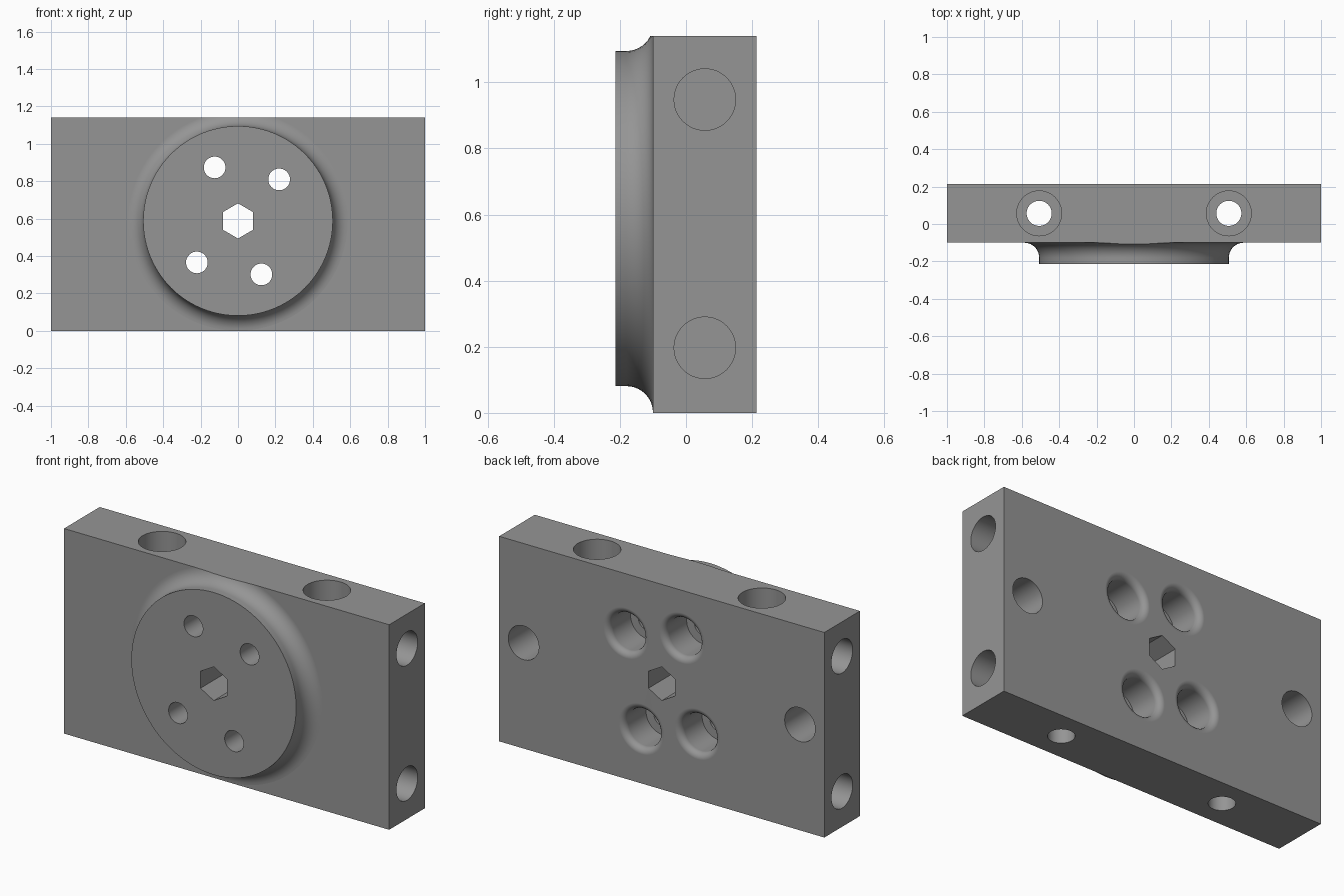
import bpy, bmesh, math
from mathutils import Matrix, Vector

if "Cube" in bpy.data.objects:
    bpy.data.objects.remove(bpy.data.objects["Cube"])

W, H, Y0, Y1, BOSS_Y = 1.0, 1.14, -0.10, 0.213, -0.213
CZ, CY = 0.588, 0.057            # disc centre height, mid thickness of the block


def make(name, bm):
    bmesh.ops.recalc_face_normals(bm, faces=bm.faces)
    me = bpy.data.meshes.new(name)
    bm.to_mesh(me)
    bm.free()
    ob = bpy.data.objects.new(name, me)
    bpy.context.collection.objects.link(ob)
    return ob


def box(name, lo, hi):
    bm = bmesh.new()
    bmesh.ops.create_cube(bm, size=1)
    lo, hi = Vector(lo), Vector(hi)
    for v in bm.verts:
        v.co = (lo + hi) / 2 + v.co * (hi - lo)
    return make(name, bm)


def turned(name, profile, origin, axis, n=48, phase=0.0):
    """Closed solid turned about an axis; profile is (radius, distance along axis)."""
    rot = Vector(axis).to_track_quat('Z', 'Y').to_matrix().to_4x4()
    mat = Matrix.Translation(origin) @ rot
    bm = bmesh.new()
    rings = [[bm.verts.new(mat @ Vector((r * math.cos(phase + 2 * math.pi * i / n),
                                         r * math.sin(phase + 2 * math.pi * i / n), t)))
              for i in range(n)] for r, t in profile]
    for a, b in zip(rings, rings[1:]):
        for i in range(n):
            j = (i + 1) % n
            bm.faces.new((a[i], a[j], b[j], b[i]))
    bm.faces.new(rings[0])
    bm.faces.new(rings[-1])
    return make(name, bm)


def combine(target, tool, op):
    mod = target.modifiers.new(op, 'BOOLEAN')
    mod.operation, mod.solver, mod.object = op, 'EXACT', tool
    bpy.context.view_layer.objects.active = target
    bpy.ops.object.modifier_apply(modifier=mod.name)
    bpy.data.objects.remove(tool)


# Block, left too tall so the disc fillet can be trimmed with it
body = box("mounting_block", (-W, Y0, 0), (W, Y1, 1.3))

# Raised disc with concave fillet
R, F = 0.507, 0.08
arc = [math.radians(90 * i / 10) for i in range(11)]
prof = [(R, Y0 - BOSS_Y)]
prof += [(R + F - F * math.cos(a), -F + F * math.sin(a)) for a in arc]
prof = [(R, BOSS_Y - Y0)] + prof[1:] + [(R + F, 0.03)]
combine(body, turned("disc", prof, (0, Y0, CZ), (0, 1, 0), 96), 'UNION')
combine(body, box("trim", (-2, -1, H), (2, 1, 2)), 'DIFFERENCE')

cutters = []
# Central hexagonal hole, points up and down
cutters.append(turned("hex", [(0.094, -0.5), (0.094, 0.5)], (0, 0, CZ), (0, 1, 0), 6, math.pi / 2))

# Four screw holes with round-edged counterbores at the back
r, f, depth = 0.105, 0.035, 0.19
bore = [(0.058, -0.6), (0.058, -depth), (r, -depth)]
bore += [(r + f - f * math.cos(a), -f + f * math.sin(a)) for a in arc[::2]]
bore += [(r + f, 0.05)]
for s in (-1, 1):
    for x, z in ((-0.125, 0.286), (0.22, 0.222)):
        cutters.append(turned("screw", bore, (s * x, Y1, CZ + s * z), (0, 1, 0)))

for s in (-1, 1):
    # Vertical stepped holes
    cutters.append(turned("vertical", [(0.067, -2), (0.067, -0.45), (0.12, -0.45), (0.12, 0.1)],
                          (s * 0.507, CY, H), (0, 0, 1)))
    # Blind holes in the back
    cutters.append(turned("back", [(0.094, -0.24), (0.094, 0.1)], (s * 0.85, Y1, CZ), (0, 1, 0)))
    # Blind holes in the ends
    for z in (0.197, 0.948):
        cutters.append(turned("end", [(0.093, -0.3), (0.093, 0.1)], (s * W, CY, z), (s, 0, 0)))
for c in cutters:
    combine(body, c, 'DIFFERENCE')

# Colour
grey = bpy.data.materials.new("grey")
grey.diffuse_color = (0.3, 0.3, 0.3, 1)
grey.use_nodes = True
grey.node_tree.nodes["Principled BSDF"].inputs["Base Color"].default_value = grey.diffuse_color
body.data.materials.clear()
body.data.materials.append(grey)
for p in body.data.polygons:
    p.material_index = 0

# Smooth rounds, flat planes
bpy.ops.object.select_all(action='DESELECT')
body.select_set(True)
bpy.context.view_layer.objects.active = body
bpy.ops.object.shade_smooth_by_angle(angle=math.radians(30))
wn = body.modifiers.new("flat_planes", 'WEIGHTED_NORMAL')
wn.keep_sharp = True
wn.weight = 100
